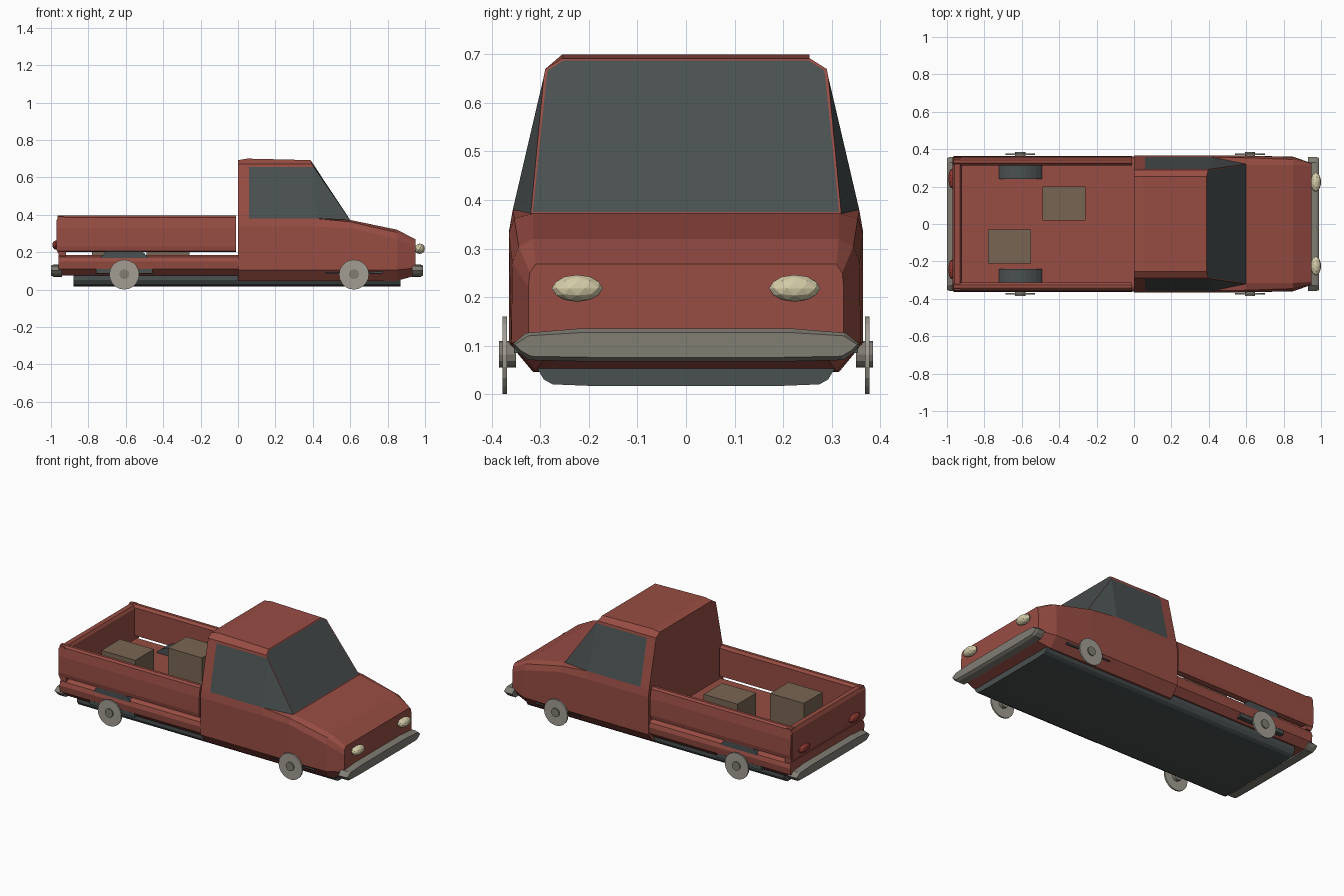
import bpy, bmesh, math
from mathutils import Matrix, Vector

if "Cube" in bpy.data.objects:
    bpy.data.objects.remove(bpy.data.objects["Cube"])


def material(name, rgb):
    m = bpy.data.materials.new(name)
    m.diffuse_color = (*rgb, 1)
    m.use_nodes = True
    m.node_tree.nodes["Principled BSDF"].inputs["Base Color"].default_value = m.diffuse_color
    return m


RED = material("body red", (0.31, 0.074, 0.056))
DARK = material("dark glass", (0.068, 0.08, 0.08))
GREY = material("bumper grey", (0.22, 0.205, 0.175))
PALE = material("wheel grey", (0.36, 0.34, 0.29))
CREAM = material("lamp cream", (0.66, 0.60, 0.39))
BROWN = material("crate brown", (0.19, 0.13, 0.088))
LAMP = material("tail lamp red", (0.27, 0.04, 0.03))


def finish(name, bm, *mats):
    bmesh.ops.recalc_face_normals(bm, faces=bm.faces[:])
    me = bpy.data.meshes.new(name)
    bm.to_mesh(me)
    bm.free()
    for m in mats:
        me.materials.append(m)
    ob = bpy.data.objects.new(name, me)
    bpy.context.collection.objects.link(ob)
    return ob


def loft(name, sections, mat):
    """Skin closed rings of points and cap both ends."""
    bm = bmesh.new()
    rings = [[bm.verts.new(p) for p in s] for s in sections]
    n = len(rings[0])
    for a, b in zip(rings, rings[1:]):
        for i in range(n):
            j = (i + 1) % n
            bm.faces.new((a[i], a[j], b[j], b[i]))
    bm.faces.new(rings[0])
    bm.faces.new(rings[-1])
    return finish(name, bm, mat)


def mirrored(x, half):
    """Full ring at x from (y, z) points of one half."""
    return [(x, y, z) for y, z in half] + [(x, -y, z) for y, z in reversed(half)]


def box(name, x0, x1, y0, y1, z0, z1, mat):
    return loft(name, [[(x, y0, z0), (x, y1, z0), (x, y1, z1), (x, y0, z1)]
                       for x in (x0, x1)], mat)


def ellipsoid(name, centre, radii, mat):
    bm = bmesh.new()
    bmesh.ops.create_icosphere(bm, subdivisions=2, radius=1,
                               matrix=Matrix.Translation(centre) @ Matrix.Diagonal((*radii, 1)))
    finish(name, bm, mat)


def arc_prism(name, x, z, r, y0, y1, a0, a1, n, mat):
    """Disc or half disc in the xz plane, extruded along y."""
    angles = [a0 + (a1 - a0) * i / n for i in range(n + (a1 - a0 < 6))]
    loft(name, [[(x + r * math.cos(a), y, z + r * math.sin(a)) for a in angles]
                for y in (y0, y1)], mat)


# Cab lower body and hood
cab_half = [(.315, .045), (.365, .105), (.365, .335), (.357, .38), (.315, .382)]
loft("cab_and_hood", [
    mirrored(0, cab_half),
    mirrored(.42, cab_half),
    mirrored(.60, [(.315, .045), (.365, .105), (.365, .33), (.354, .362), (.315, .372)]),
    mirrored(.85, [(.31, .047), (.36, .105), (.358, .27), (.345, .305), (.315, .32)]),
    mirrored(.95, [(.29, .075), (.325, .115), (.325, .22), (.322, .25), (.31, .268)]),
], RED)

# Cab upper part with windows and roof
P = {"a0": (0, .357, .38), "a1": (.06, .357, .38), "a2": (.42, .357, .38), "a3": (.6, .32, .372),
     "b0": (0, .293, .655), "b1": (.06, .293, .655), "b2": (.405, .293, .655),
     "c0": (0, .29, .67), "c2": (.397, .29, .67),
     "d0": (0, .255, .692), "d1": (.05, .255, .70), "d2": (.388, .255, .692)}
bm = bmesh.new()
L = {k: bm.verts.new(p) for k, p in P.items()}
R = {k: bm.verts.new((p[0], -p[1], p[2])) for k, p in P.items()}
for S in (L, R):
    for keys, glass in (("a0 a1 b1 b0", 0), ("a1 a2 b2 b1", 1), ("a2 a3 b2", 1),
                        ("b0 b1 b2 c2 c0", 0), ("c0 c2 d2 d1 d0", 0)):
        bm.faces.new([S[k] for k in keys.split()]).material_index = glass
for keys in ("a0 b0 c0 d0", "d0 d1", "d1 d2", "a0 a1 a2 a3", "a3 b2 c2 d2"):
    ks = keys.split()
    screen = bm.faces.new([L[k] for k in ks] + [R[k] for k in reversed(ks)])
bmesh.ops.recalc_face_normals(bm, faces=bm.faces[:])
bmesh.ops.inset_region(bm, faces=[screen], thickness=.006)
screen.material_index = 1
finish("cab_top", bm, RED, DARK)

# Load bed: lower body, side walls, tailgate
bed_half = [(.315, .075), (.355, .11), (.36, .15), (.352, .175), (.335, .185)]
loft("bed_base", [mirrored(-.96, bed_half), mirrored(0, bed_half)], RED)
wall = [(.335, .202), (.358, .205), (.363, .23), (.362, .33), (.354, .385),
        (.342, .395), (.325, .395), (.312, .38), (.312, .21)]
for side, s in (("left", 1), ("right", -1)):
    loft("bed_wall_" + side, [[(x, s * y, z) for y, z in wall] for x in (-.965, -.01)], RED)
gate = [(-.955, .18), (-.97, .21), (-.97, .37), (-.96, .39), (-.93, .39), (-.92, .375), (-.92, .18)]
loft("tailgate", [[(x, y, z) for x, z in gate] for y in (-.355, .355)], RED)

# Underbody
under = [(.20, .017), (.275, .02), (.293, .03), (.305, .05), (.305, .085)]
loft("chassis", [mirrored(x, under) for x in (-.88, .87)], DARK)

# Bumpers
bumper = [(.22, .135), (.33, .126), (.358, .102), (.345, .085), (.325, .07), (.2, .067)]
for name, x0, x1, x2 in (("front_bumper", .93, .975, .99), ("rear_bumper", -.94, -.985, -1)):
    inner = [(y * .985, .102 + (z - .102) * .75) for y, z in bumper]
    loft(name, [mirrored(x0, bumper), mirrored(x1, bumper), mirrored(x2, inner)], GREY)

# Wheels, arches and lamps
for side, s in (("left", 1), ("right", -1)):
    for end, x in (("front", .62), ("rear", -.608)):
        tag = end + "_" + side
        arc_prism("wheel_arch_" + tag, x, .085, .153, s * .24, s * .354, 0, math.pi, 16, DARK)
        arc_prism("wheel_" + tag, x, .08, .08, s * .369, s * .378, 0, math.tau, 20, PALE)
        arc_prism("hub_" + tag, x, .082, .027, s * .35, s * .385, 0, math.tau, 12, GREY)
    ellipsoid("headlight_" + side, Vector((.972, s * .224, .218)), (.028, .053, .028), CREAM)
    ellipsoid("tail_light_" + side, Vector((-.973, s * .243, .238)), (.02, .053, .025), LAMP)

# Cargo crates
box("front_crate", -.49, -.26, .02, .20, .18, .36, BROWN)
box("rear_crate", -.78, -.55, -.21, -.03, .18, .355, BROWN)
